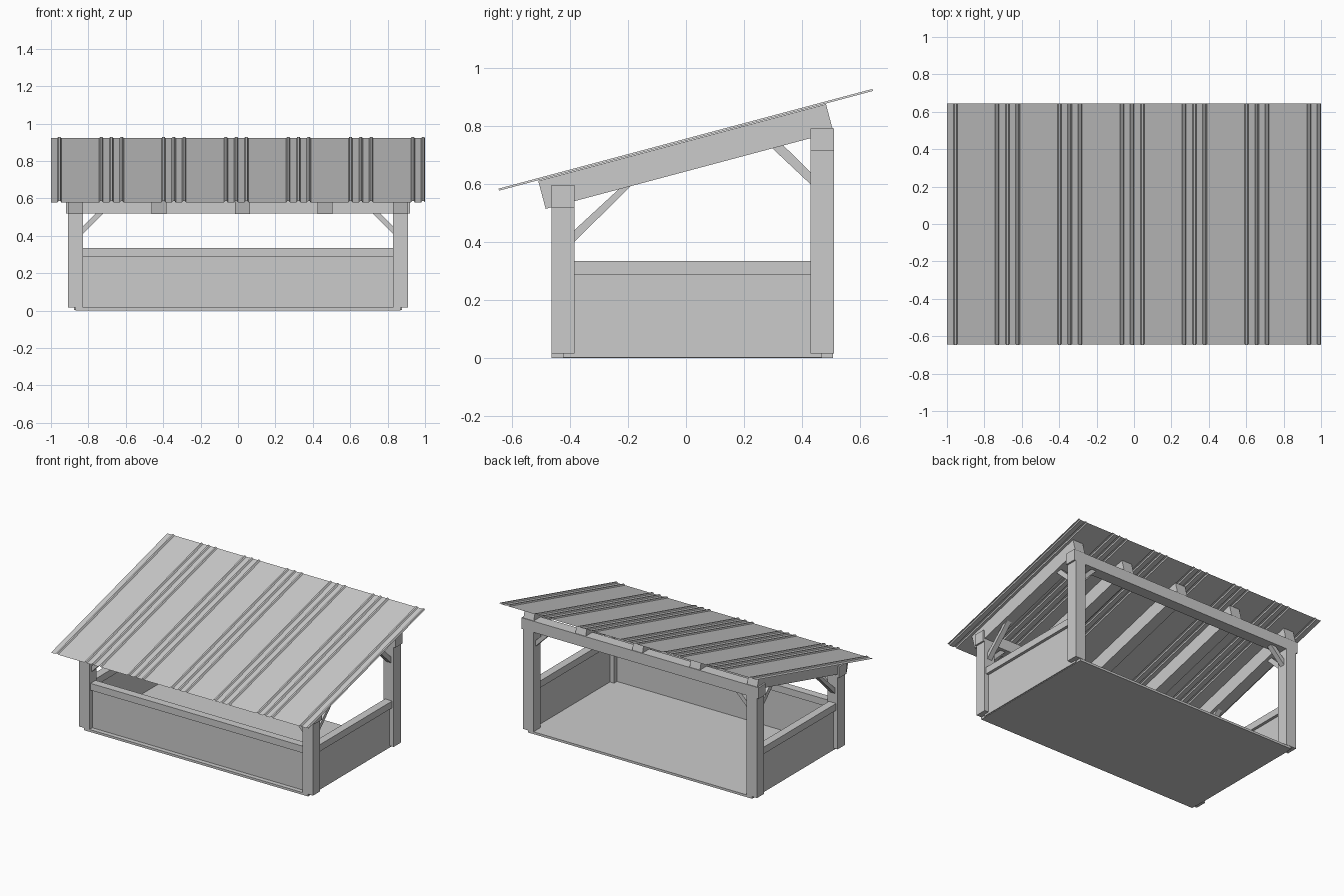
import bpy, bmesh
from math import atan, atan2, cos
from mathutils import Vector, Matrix

if "Cube" in bpy.data.objects:
    bpy.data.objects.remove(bpy.data.objects["Cube"])

SLOPE = 0.344 / 1.29
ANGLE = atan(SLOPE)
PX, YF, YB = 0.868, -0.425, 0.47      # post centre lines


def mesh_object(name, bm):
    bmesh.ops.recalc_face_normals(bm, faces=bm.faces)
    me = bpy.data.meshes.new(name)
    bm.to_mesh(me)
    bm.free()
    ob = bpy.data.objects.new(name, me)
    bpy.context.collection.objects.link(ob)
    return ob


def box(name, lo, hi):
    lo, hi = Vector(lo), Vector(hi)
    bm = bmesh.new()
    bmesh.ops.create_cube(bm, size=1, matrix=Matrix.Translation((lo + hi) / 2)
                          @ Matrix.Diagonal((*(hi - lo), 1)))
    return mesh_object(name, bm)


def prism(name, pts, thick, to_world):
    """Extrude a 2D outline by thick, centred on its plane."""
    bm = bmesh.new()
    rings = [[bm.verts.new(to_world(u, v, s * thick / 2)) for u, v in pts] for s in (-1, 1)]
    n = len(pts)
    bm.faces.new(rings[0])
    bm.faces.new(rings[1])
    for i in range(n):
        j = (i + 1) % n
        bm.faces.new((rings[0][i], rings[0][j], rings[1][j], rings[1][i]))
    return mesh_object(name, bm)


# floor
box("floor", (-0.869, -0.465, 0), (0.869, 0.508, 0.016))

# posts
for sx, side in ((-1, "left"), (1, "right")):
    for y, top, end in ((YF, 0.52, "front"), (YB, 0.715, "back")):
        box(f"{end}_{side}_post", (sx * PX - 0.04, y - 0.04, 0.016), (sx * PX + 0.04, y + 0.04, top))

# beams across the posts
for y, z, end in ((YF, 0.52, "front"), (YB, 0.715, "back")):
    box(f"{end}_beam", (-0.92, y - 0.04, z), (0.92, y + 0.04, z + 0.078))

# low walls and their top rails (back stays open)
R, W = 0.028, 0.008
box("front_wall", (-PX, YF - W, 0.016), (PX, YF + W, 0.29))
box("front_rail", (-PX, YF - R, 0.287), (PX, YF + R, 0.335))
for sx, side in ((-1, "left"), (1, "right")):
    x = sx * PX
    box(f"{side}_wall", (x - W, YF, 0.003), (x + W, YB, 0.29))
    box(f"{side}_rail", (x - R, YF, 0.287), (x + R, YB, 0.335))

# sloping rafters, square cut at the ends
n = Vector((-SLOPE, 1)) * cos(ANGLE)
a, b = Vector((-0.51, 0.75 - 0.51 * SLOPE - 0.002)), Vector((0.483, 0.75 + 0.483 * SLOPE - 0.002))
outline = [a, b, b - n * 0.1, a - n * 0.1]
for i, x in enumerate((-PX, -0.422, 0.024, 0.465, PX)):
    prism(f"rafter_{i + 1}", outline, 0.08, lambda u, v, t, x=x: (x + t, u, v))

# diagonal braces
def x_brace(low, high, reach, rise):
    """Outline starting on the post face (u = 0), ending under a beam or rafter."""
    return [(0, low), (0, high), (reach - 0.04, rise[0]), (reach, rise[1])]

for sx, side in ((-1, "left"), (1, "right")):
    for y, z, end in ((YF, 0.52, "front"), (YB, 0.715, "back")):
        prism(f"{end}_{side}_beam_brace", x_brace(z - 0.108, z - 0.068, 0.108, (z, z)), 0.036,
              lambda u, v, t, sx=sx, y=y: (sx * (0.828 - u), y + t, v))
    prism(f"{side}_front_rafter_brace", x_brace(0.402, 0.442, 0.195, (0.585, 0.594)), 0.036,
          lambda u, v, t, sx=sx: (sx * PX + t, YF + 0.04 + u, v))
    prism(f"{side}_back_rafter_brace", x_brace(0.60, 0.642, 0.135, (0.735, 0.727)), 0.036,
          lambda u, v, t, sx=sx: (sx * PX + t, YB - 0.04 - u, v))

# ribbed metal roof sheet: one profile swept down the slope
profile = [(-1, 0)]
for k in range(-3, 4):
    for d in (-0.055, 0, 0.055):
        c = k * 0.3333 - 0.01 + d
        if -0.98 < c < 1:
            profile += [(c - 0.011, 0), (c - 0.005, 0.007), (c + 0.005, 0.007), (min(c + 0.011, 1), 0)]
if profile[-1][0] < 1:
    profile.append((1, 0))
bm = bmesh.new()
rows = [[bm.verts.new((x, y - h * SLOPE, 0.75 + SLOPE * y + h)) for x, h in profile]
        for y in (-0.645, 0.645)]
for i in range(len(profile) - 1):
    bm.faces.new((rows[0][i], rows[0][i + 1], rows[1][i + 1], rows[1][i]))
mesh_object("roof_sheet", bm)
